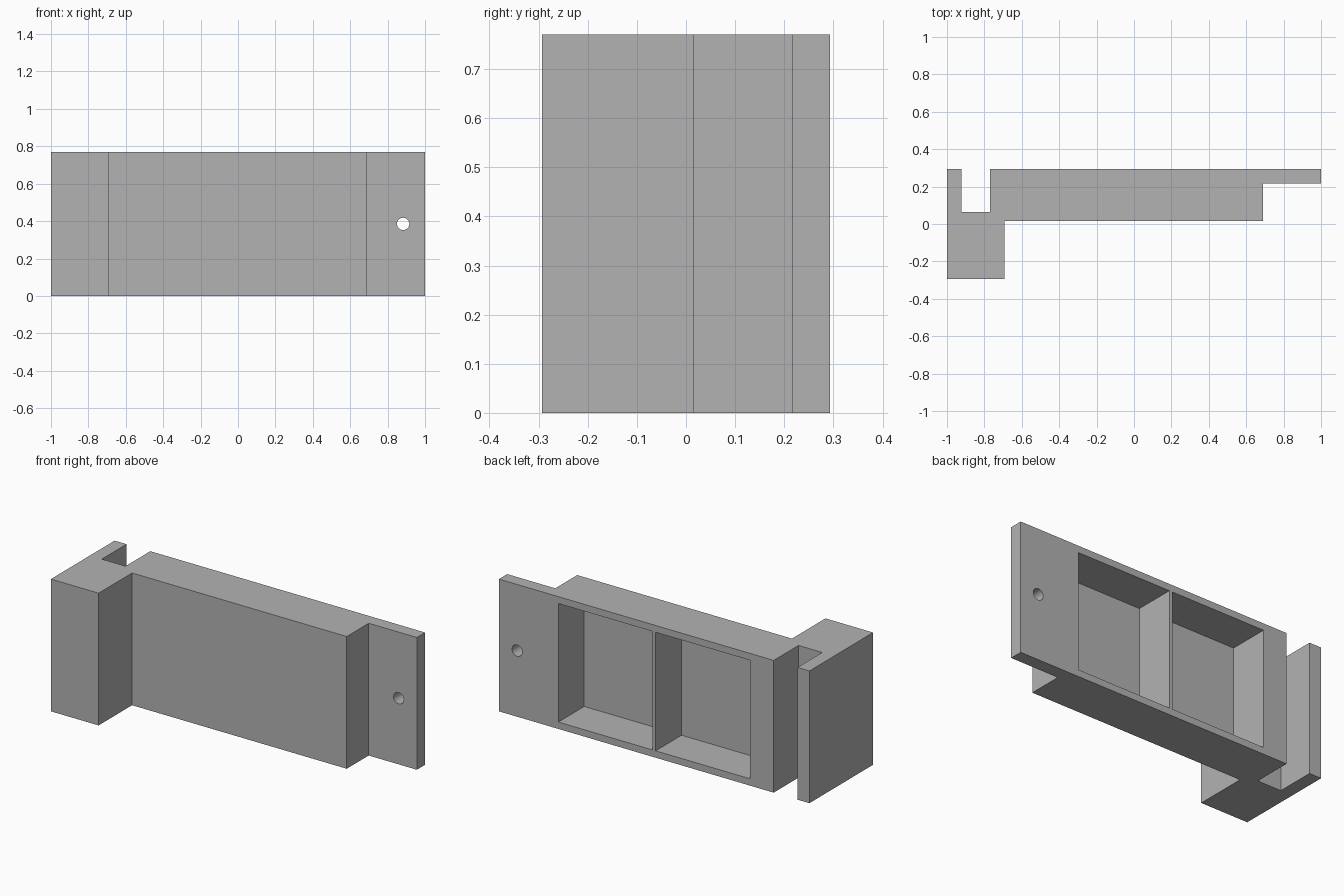
import bpy
import bmesh

HEIGHT = 0.77
BACK = 0.293
BODY_FRONT = 0.015
WALL = 0.04

cube = bpy.data.objects.get("Cube")
if cube:
    bpy.data.objects.remove(cube, do_unlink=True)

grey = bpy.data.materials.new("plain grey")
grey.use_nodes = True
colour = (0.45, 0.45, 0.45, 1)
grey.diffuse_color = colour
grey.node_tree.nodes["Principled BSDF"].inputs["Base Color"].default_value = colour


def finish(name, bm):
    bmesh.ops.recalc_face_normals(bm, faces=bm.faces)
    mesh = bpy.data.meshes.new(name)
    bm.to_mesh(mesh)
    bm.free()
    mesh.materials.append(grey)
    obj = bpy.data.objects.new(name, mesh)
    bpy.context.collection.objects.link(obj)
    return obj


def extrude_profile(name, points, z0, z1):
    bm = bmesh.new()
    face = bm.faces.new([bm.verts.new((x, y, z0)) for x, y in points])
    grown = bmesh.ops.extrude_face_region(bm, geom=[face])
    verts = [v for v in grown["geom"] if isinstance(v, bmesh.types.BMVert)]
    bmesh.ops.translate(bm, verts=verts, vec=(0, 0, z1 - z0))
    return finish(name, bm)


def cut(target, cutter):
    cutter.hide_render = True
    mod = target.modifiers.new(cutter.name, "BOOLEAN")
    mod.operation = "DIFFERENCE"
    mod.solver = "EXACT"
    mod.object = cutter
    bpy.context.view_layer.objects.active = target
    bpy.ops.object.modifier_apply(modifier=mod.name)
    bpy.data.objects.remove(cutter, do_unlink=True)


# Bracket body: hooked block, long bar and thin mounting tab
body = extrude_profile("bracket_body", [
    (-1, -BACK), (-0.693, -BACK), (-0.693, BODY_FRONT),
    (0.69, BODY_FRONT), (0.69, 0.217), (1, 0.217), (1, BACK),
    (-0.77, BACK), (-0.77, 0.065), (-0.923, 0.065),
    (-0.923, BACK), (-1, BACK)], 0, HEIGHT)

# Two pockets open at the back, with a thin rib between them
for x0, x1 in ((-0.617, -0.01), (0.01, 0.617)):
    y0, y1 = BODY_FRONT + WALL, BACK + 0.1
    pocket = extrude_profile(
        "pocket_cutter", [(x0, y0), (x1, y0), (x1, y1), (x0, y1)],
        WALL, HEIGHT - WALL)
    cut(body, pocket)

# Screw hole through the tab
bpy.ops.mesh.primitive_cylinder_add(
    vertices=32, radius=0.033, depth=0.4,
    location=(0.883, 0.255, HEIGHT / 2), rotation=(1.5707963, 0, 0))
hole = bpy.context.object
hole.name = "screw_hole_cutter"
cut(body, hole)

# Smooth the hole wall while keeping the block edges crisp
bpy.ops.object.select_all(action="DESELECT")
body.select_set(True)
bpy.context.view_layer.objects.active = body
bpy.ops.object.shade_smooth_by_angle(angle=0.52)
